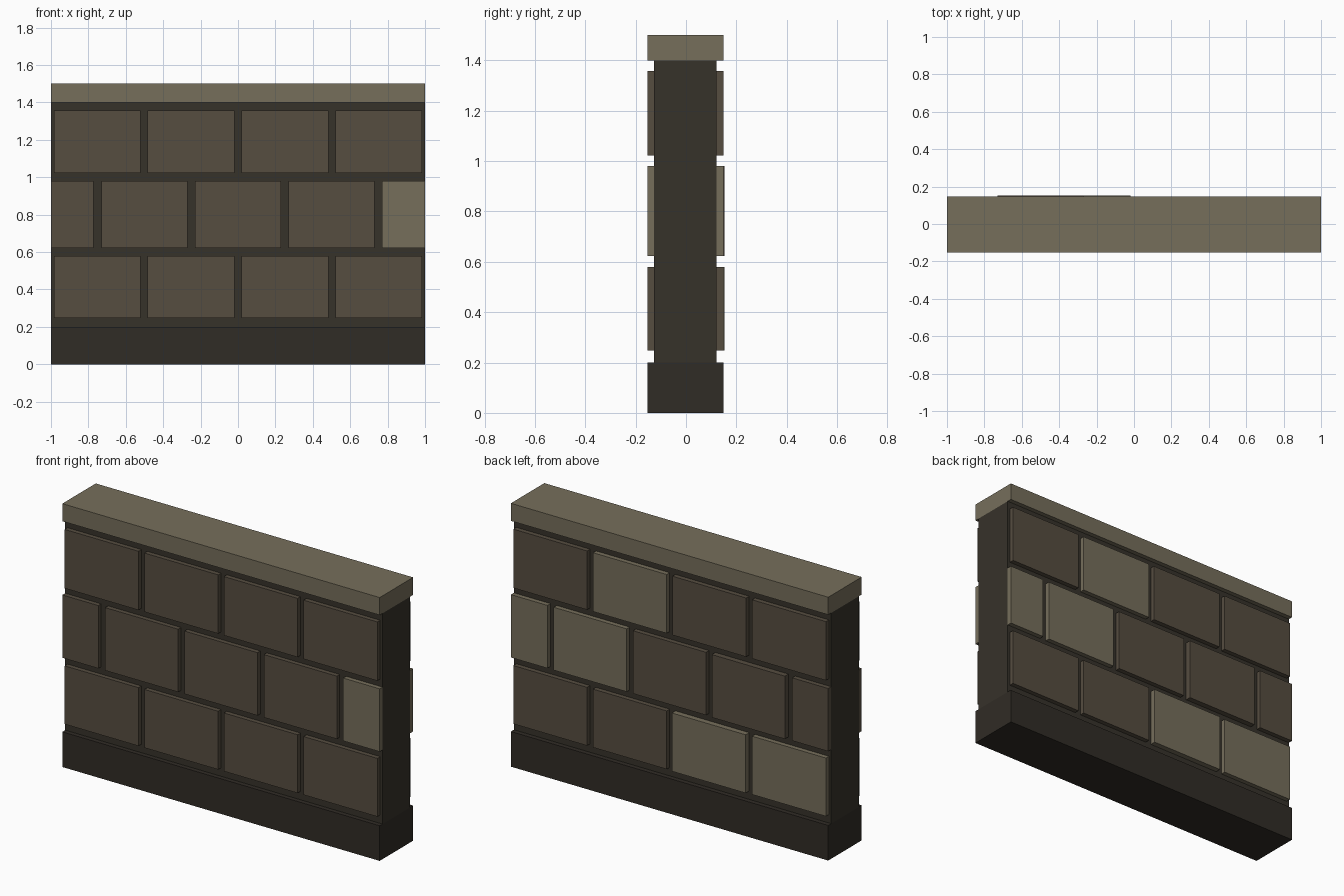
import bpy

if "Cube" in bpy.data.objects:
    bpy.data.objects.remove(bpy.data.objects["Cube"])

def material(name, rgb):
    m = bpy.data.materials.new(name)
    m.diffuse_color = (*rgb, 1)
    m.use_nodes = True
    m.node_tree.nodes["Principled BSDF"].inputs["Base Color"].default_value = m.diffuse_color
    return m

PALE = material("pale_stone", (0.180, 0.156, 0.105))
BROWN = material("brown_stone", (0.093, 0.074, 0.051))
MORTAR = material("dark_mortar", (0.037, 0.032, 0.023))
FOOT = material("dark_base", (0.030, 0.025, 0.019))

def box(name, x0, x1, y0, y1, z0, z1, mat):
    bpy.ops.mesh.primitive_cube_add(size=1, location=((x0 + x1) / 2, (y0 + y1) / 2, (z0 + z1) / 2))
    ob = bpy.context.object
    ob.name = name
    ob.scale = (x1 - x0, y1 - y0, z1 - z0)
    bpy.ops.object.transform_apply(location=False, rotation=False, scale=True)
    ob.data.materials.append(mat)
    return ob

FRONT, BACK = -0.153, 0.148           # outer stone faces
CORE_FRONT, CORE_BACK = -0.127, 0.121  # recessed mortar faces

# Base, mortar core and coping
box("base", -1, 1, FRONT, BACK, 0, 0.2, FOOT)
box("mortar_core", -1, 1, CORE_FRONT, CORE_BACK, 0.2, 1.4, MORTAR)
box("coping", -1, 1, FRONT, BACK, 1.4, 1.5, PALE)

# Courses: bottom z, top z and the x span of each block
full = [(-0.985, -0.52), (-0.483, -0.018), (0.018, 0.483), (0.52, 0.985)]
offset = [(-1, -0.773), (-0.73, -0.27), (-0.23, 0.23), (0.27, 0.73), (0.77, 1)]
courses = [(0.248, 0.58, full), (0.622, 0.98, offset), (1.022, 1.357, full)]

# Paler blocks and slightly proud blocks, as (course, column)
pale_front = {(1, 4)}
pale_back = {(0, 0), (0, 1), (1, 3), (1, 4), (2, 2)}
proud_back = {(0, 1), (1, 1)}

# Stone blocks on both faces
for r, (z0, z1, spans) in enumerate(courses):
    for c, (x0, x1) in enumerate(spans):
        key = (r, c)
        box(f"front_block_{r}_{c}", x0, x1, FRONT, CORE_FRONT, z0, z1,
            PALE if key in pale_front else BROWN)
        box(f"back_block_{r}_{c}", x0, x1, CORE_BACK, BACK + (0.005 if key in proud_back else 0),
            z0, z1, PALE if key in pale_back else BROWN)
